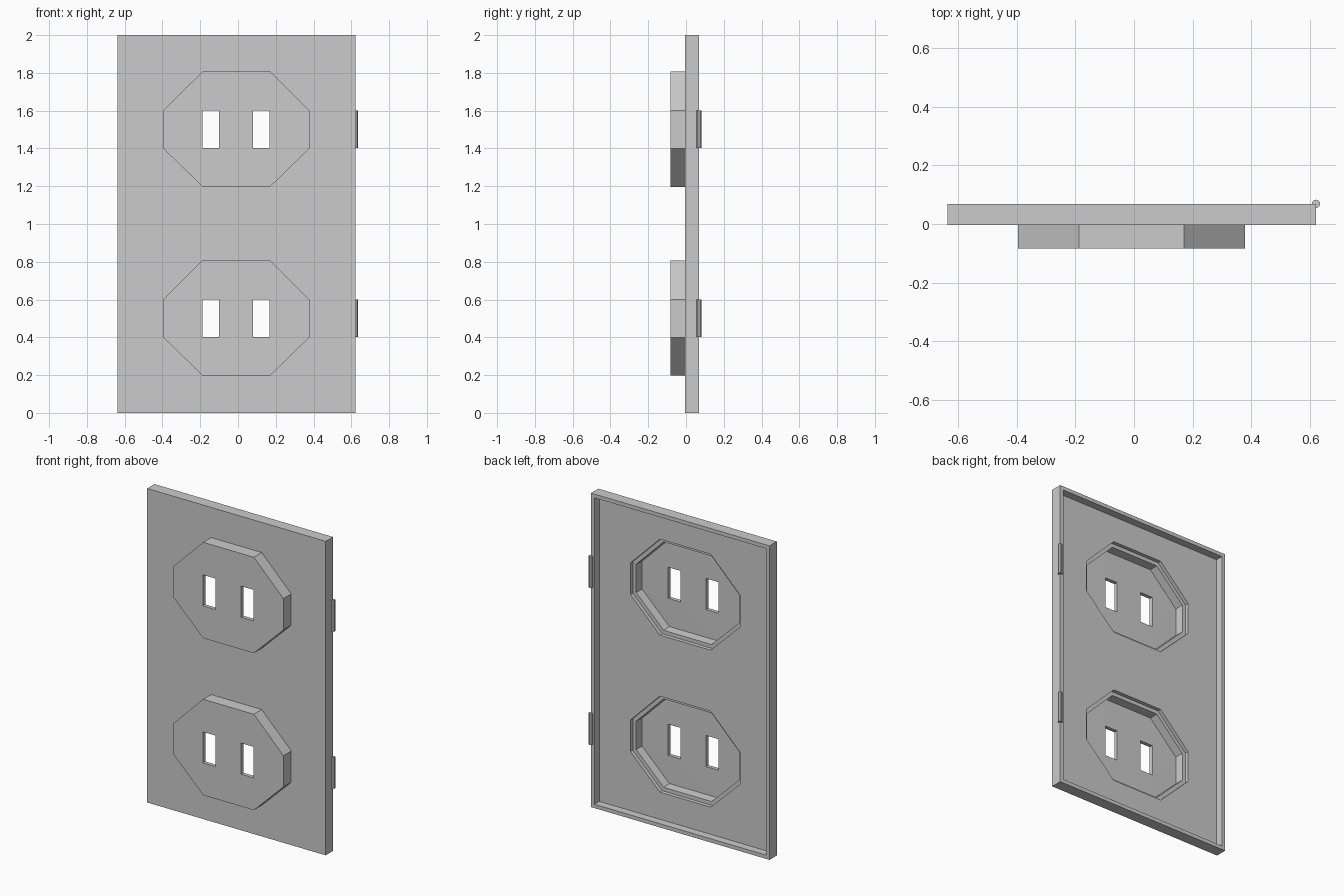
import bpy, bmesh

if "Cube" in bpy.data.objects:
    bpy.data.objects.remove(bpy.data.objects["Cube"])

FRONT, BACK, BOSS = -0.004, 0.069, -0.083   # plate front, plate back, boss front
WALL = 0.024


def rect(x0, x1, z0, z1):
    return [(x0, z0), (x1, z0), (x1, z1), (x0, z1)]


def octagon(dz):
    return [(x, z + dz) for x, z in [
        (-0.187, 0.197), (0.17, 0.197), (0.378, 0.4), (0.378, 0.6),
        (0.17, 0.808), (-0.187, 0.808), (-0.396, 0.6), (-0.396, 0.4)]]


def tray(name, outline, holes, y_front, y_back):
    """Open-backed shell: pierced front face, side walls, inward thickness."""
    bm = bmesh.new()
    edges, loops = [], []
    for pts in [outline] + holes:
        vs = [bm.verts.new((x, y_front, z)) for x, z in pts]
        edges += [bm.edges.new((vs[i - 1], vs[i])) for i in range(len(vs))]
        loops.append(vs)
    bmesh.ops.triangle_fill(bm, edges=edges, use_beauty=True, normal=(0, -1, 0))
    for f in bm.faces:
        f.normal_update()
        if f.normal.y > 0:
            f.normal_flip()
    outer = loops[0]
    rear = [bm.verts.new((v.co.x, y_back, v.co.z)) for v in outer]
    for i in range(len(outer)):
        bm.faces.new((outer[i], outer[i - 1], rear[i - 1], rear[i]))
    mesh = bpy.data.meshes.new(name)
    bm.to_mesh(mesh)
    bm.free()
    obj = bpy.data.objects.new(name, mesh)
    bpy.context.collection.objects.link(obj)
    mod = obj.modifiers.new("thickness", 'SOLIDIFY')
    mod.thickness = WALL
    mod.offset = -1
    mod.use_even_offset = True
    mod.use_quality_normals = True
    return obj


# Cover plate with two octagonal openings
tray("cover_plate", rect(-0.637, 0.621, 0, 2), [octagon(0), octagon(1)], FRONT, BACK)

for label, dz in (("lower", 0), ("upper", 1)):
    # Raised socket face with two slots
    slots = [rect(x, x + 0.089, 0.402 + dz, 0.6 + dz) for x in (-0.189, 0.079)]
    tray(label + "_socket", octagon(dz), slots, BOSS, FRONT)

    # Hinge pin on the rear right edge
    bpy.ops.mesh.primitive_cylinder_add(vertices=10, radius=0.014, depth=0.198,
                                        location=(0.621, BACK, 0.501 + dz))
    bpy.context.object.name = label + "_hinge_pin"
